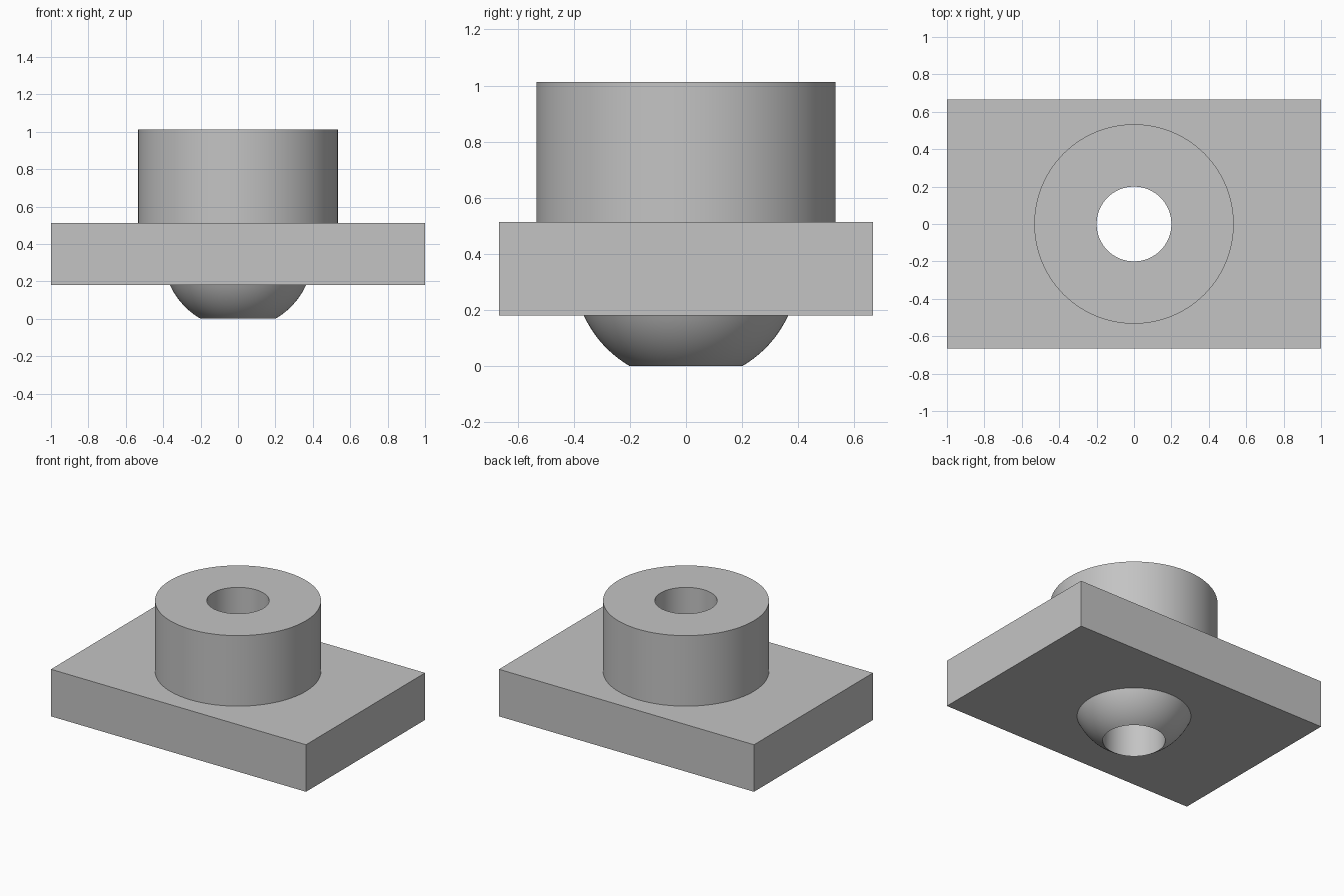
import bpy, bmesh, math

cube = bpy.data.objects.get("Cube")
if cube:
    bpy.data.objects.remove(cube, do_unlink=True)

SEGMENTS = 96
BORE = 0.2
BALL = 0.4
MID = math.sqrt(BALL**2 - BORE**2)   # ball centre and plate mid-height
HALF = 1 / 6                         # half the plate thickness
TOP = MID + 2 / 3

grey = bpy.data.materials.new("light grey")
grey.use_nodes = True
colour = (0.55, 0.55, 0.55, 1)
grey.diffuse_color = colour
grey.node_tree.nodes["Principled BSDF"].inputs["Base Color"].default_value = colour


def finish(obj):
    obj.data.materials.append(grey)
    bpy.ops.object.select_all(action="DESELECT")
    obj.select_set(True)
    bpy.context.view_layer.objects.active = obj
    bpy.ops.object.shade_smooth_by_angle(angle=math.radians(30))


def lathe(name, profile):
    """Spin a closed (radius, height) outline around the z axis."""
    bm = bmesh.new()
    verts = [bm.verts.new((r, 0, z)) for r, z in profile]
    edges = [bm.edges.new((a, b)) for a, b in zip(verts, verts[1:] + verts[:1])]
    bmesh.ops.spin(bm, geom=verts + edges, cent=(0, 0, 0), axis=(0, 0, 1),
                   angle=math.tau, steps=SEGMENTS, use_merge=True)
    bmesh.ops.remove_doubles(bm, verts=bm.verts, dist=1e-5)
    bmesh.ops.recalc_face_normals(bm, faces=bm.faces)
    mesh = bpy.data.meshes.new(name)
    bm.to_mesh(mesh)
    bm.free()
    obj = bpy.data.objects.new(name, mesh)
    bpy.context.collection.objects.link(obj)
    finish(obj)


# Rectangular plate with the bore cut through it
bpy.ops.mesh.primitive_cylinder_add(vertices=SEGMENTS, radius=BORE, depth=1, location=(0, 0, MID))
cutter = bpy.context.object
bpy.ops.mesh.primitive_cube_add(size=1, location=(0, 0, MID))
plate = bpy.context.object
plate.name = "base_plate"
plate.scale = (2, 4 / 3, 2 * HALF)
bpy.ops.object.transform_apply(location=False, rotation=False, scale=True)
cut = plate.modifiers.new("bore", "BOOLEAN")
cut.operation = "DIFFERENCE"
cut.solver = "EXACT"
cut.object = cutter
bpy.ops.object.modifier_apply(modifier=cut.name)
bpy.data.objects.remove(cutter, do_unlink=True)
finish(plate)

# Round sleeve standing on the plate
outer = 8 / 15
lathe("sleeve", [(BORE, MID + HALF), (BORE, TOP), (outer, TOP), (outer, MID + HALF)])

# Spherical boss under the plate, cut flat where the bore leaves it
start, end = math.asin(BORE / BALL), math.acos(HALF / BALL)
arc = []
for i in range(17):
    a = start + (end - start) * i / 16
    arc.append((BALL * math.sin(a), MID - BALL * math.cos(a)))
lathe("domed_boss", arc + [(BORE, MID - HALF)])
